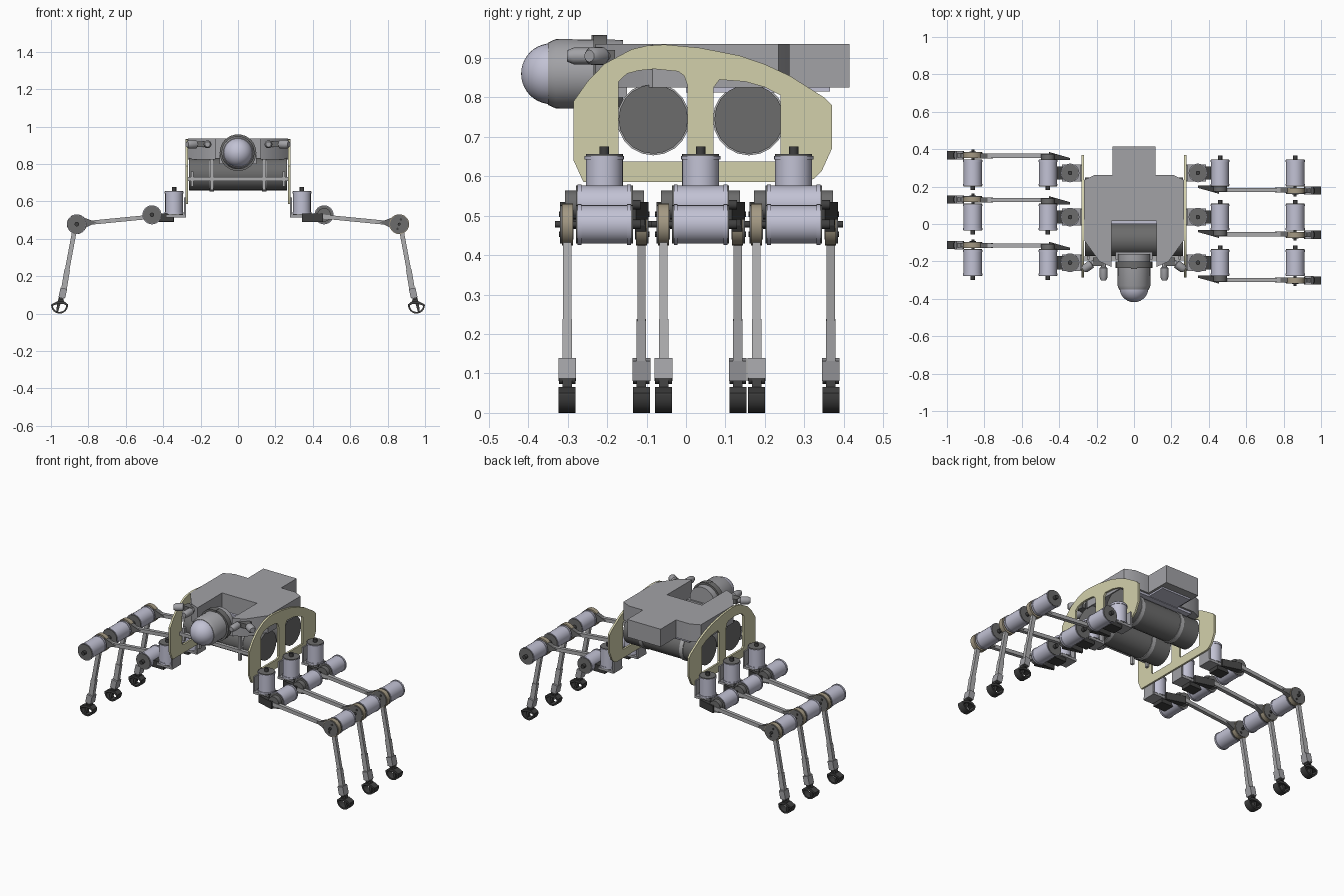
import bpy, bmesh, math
from mathutils import Vector, Matrix

if "Cube" in bpy.data.objects:
    bpy.data.objects.remove(bpy.data.objects["Cube"])


def mat(name, *c):
    m = bpy.data.materials.new(name)
    m.diffuse_color = (*c, 1)
    m.use_nodes = True
    m.node_tree.nodes["Principled BSDF"].inputs["Base Color"].default_value = m.diffuse_color
    return m


GREY = mat("body grey", 0.36, 0.36, 0.38)
PANEL = mat("pale yellow", 0.65, 0.63, 0.41)
MOTOR = mat("lavender metal", 0.54, 0.54, 0.66)
DARK = mat("dark grey", 0.15, 0.15, 0.15)
BLACK = mat("near black", 0.05, 0.05, 0.05)
TAN = mat("tan ring", 0.37, 0.32, 0.23)
STEEL = mat("light steel", 0.42, 0.42, 0.43)

HERE = [("", Matrix())]
places = HERE


def make(name, bm, m):
    """Finish a mesh and put one copy at each current placement."""
    bmesh.ops.recalc_face_normals(bm, faces=bm.faces[:])
    me = bpy.data.meshes.new(name)
    bm.to_mesh(me)
    bm.free()
    me.materials.append(m)
    me.shade_smooth()
    me.set_sharp_from_angle(angle=math.radians(32))
    for prefix, M in places:
        ob = bpy.data.objects.new(prefix + name, me)
        ob.matrix_world = M
        bpy.context.collection.objects.link(ob)


def lathe(name, origin, axis, prof, m, seg=24):
    """Turned solid: prof is (distance along axis, radius)."""
    bm = bmesh.new()
    q = Vector(axis).to_track_quat('Z', 'Y')
    rings = []
    for t, r in prof:
        rings.append([bm.verts.new(Vector(origin) + q @ Vector(
            (r * math.cos(2 * math.pi * i / seg), r * math.sin(2 * math.pi * i / seg), t)))
            for i in range(seg)])
    for a, b in zip(rings, rings[1:]):
        for i in range(seg):
            j = (i + 1) % seg
            bm.faces.new((a[i], a[j], b[j], b[i]))
    bm.faces.new(rings[0])
    bm.faces.new(rings[-1])
    make(name, bm, m)


def cyl(name, origin, axis, t0, t1, r, m, seg=24):
    lathe(name, origin, axis, [(t0, r), (t1, r)], m, seg)


def prism(name, axis, loops, d0, d1, m):
    """Extruded outline; loops after the first are holes."""
    bm = bmesh.new()
    put = {'x': lambda a, b: (d0, a, b), 'y': lambda a, b: (a, d0, b),
           'z': lambda a, b: (a, b, d0)}[axis]
    edges = []
    for loop in loops:
        vs = [bm.verts.new(put(a, b)) for a, b in loop]
        edges += [bm.edges.new((v, vs[i - 1])) for i, v in enumerate(vs)]
    bmesh.ops.triangle_fill(bm, use_beauty=True, use_dissolve=False, edges=edges)
    ext = bmesh.ops.extrude_face_region(bm, geom=bm.faces[:])
    off = Vector([(d1 - d0) * (axis == k) for k in 'xyz'])
    bmesh.ops.translate(bm, vec=off, verts=[g for g in ext['geom'] if isinstance(g, bmesh.types.BMVert)])
    make(name, bm, m)


def box(name, x0, x1, y0, y1, z0, z1, m):
    bm = bmesh.new()
    bmesh.ops.create_cube(bm, size=1, matrix=Matrix.Translation(
        ((x0 + x1) / 2, (y0 + y1) / 2, (z0 + z1) / 2)) @ Matrix.Diagonal((x1 - x0, y1 - y0, z1 - z0, 1)))
    make(name, bm, m)


def bar(name, p, q, w, h, m):
    """Rectangular bar between two points, w across y."""
    p, q = Vector(p), Vector(q)
    d = q - p
    bm = bmesh.new()
    bmesh.ops.create_cube(bm, size=1, matrix=Matrix.Translation((p + q) / 2) @
                          d.to_track_quat('Z', 'Y').to_matrix().to_4x4() @ Matrix.Diagonal((w, h, d.length, 1)))
    make(name, bm, m)


def motor(name, c, axis, half, r):
    """Flanged motor with dark end plates, bolts and a shaft stub."""
    f = 0.01
    lathe(name + "_body", c, axis, [(-half, r + .003), (-half + f, r + .003), (-half + f, r), (half - f, r),
                                    (half - f, r + .003), (half, r + .003)], MOTOR)
    for s, tag in ((-1, "rear"), (1, "front")):
        cyl(f"{name}_{tag}_plate", c, axis, s * half, s * (half + .004), r, DARK)
    cyl(name + "_shaft", c, axis, half, half + .024, .012, BLACK, 12)


# --- hull with a front notch and a rear stem ---
half = [(.115, .415), (.115, .262), (.21, .262), (.268, .235), (.268, -.085), (.185, -.2), (.12, -.23), (.12, .015)]
prism("hull", 'z', [half + [(-x, y) for x, y in reversed(half)]], .825, .935, GREY)
box("under_plate", -.2, .2, .0, .25, .812, .826, MOTOR)
box("rear_under_plate", -.1, .1, .25, .365, .815, .826, MOTOR)

# --- two cross tanks with straps ---
for tag, y in (("front", -.083), ("rear", .16)):
    cyl(tag + "_tank", (0, y, .745), (1, 0, 0), -.262, .262, .088, DARK, 20)
    for s in (-1, 1):
        cyl(f"{tag}_tank_strap", (s * .14, y, .745), (1, 0, 0), -.012, .012, .092, STEEL, 20)

# --- front frame ---
box("front_cross_bar", -.268, .268, -.195, -.175, .71, .73, STEEL)
for s in (-1, 1):
    box("front_post", s * .14 - .008, s * .14 + .008, -.19, -.172, .66, .83, STEEL)
    box("front_end_post", s * .245 - .007, s * .245 + .007, -.19, -.172, .68, .76, STEEL)

# --- side panels with two windows ---
outline = [(-.26, .585), (-.285, .64), (-.285, .79), (-.25, .84), (-.207, .885), (-.138, .922), (-.1, .931),
           (-.055, .934), (.034, .926), (.136, .906), (.2, .884), (.263, .855), (.35, .80), (.37, .78),
           (.37, .67), (.344, .613), (.325, .594), (.30, .585)]
win1 = [(-.171, .65), (-.171, .84), (-.15, .86), (-.12, .868), (-.08, .872), (-.02, .866), (-.005, .855),
        (.004, .83), (.004, .65), (-.006, .638), (-.16, .638)]
win2 = [(.07, .65), (.07, .825), (.085, .845), (.15, .84), (.2, .826), (.24, .805), (.24, .638), (.08, .638)]
for s, tag in ((1, "right"), (-1, "left")):
    prism(tag + "_side_panel", 'x', [outline, win1, win2], s * .268, s * .28, PANEL)

# --- head: housing, collar and dome ---
H = (0, 0, .86)
FWD = (0, -1, 0)
lathe("head_housing", H, FWD, [(.16, .086), (.33, .088), (.35, .079)], GREY, 32)
cyl("head_collar", H, FWD, .2, .235, .098, DARK, 32)
lathe("head_dome", H, FWD, [(.342 + .076 * math.sin(a), max(.0005, .077 * math.cos(a)))
                            for a in [i * math.pi / 20 for i in range(11)]], MOTOR, 32)
box("head_top_sensor", -.015, .015, -.24, -.21, .93, .958, DARK)
box("head_neck", -.1, .1, -.19, -.15, .80, .85, GREY)

# --- lamps on the front corners ---
for s, tag in ((1, "right"), (-1, "left")):
    lathe(tag + "_front_lamp", (s * .163, 0, .905), FWD,
          [(.19, .014), (.23, .014), (.235, .021), (.285, .021), (.302, .014)], GREY, 16)
    lathe(tag + "_corner_lamp", (s * .2, -.195, .905), (s * .82, -.57, 0),
          [(0, .014), (.03, .014), (.034, .023), (.075, .023), (.088, .015)], GREY, 16)
    box(tag + "_lamp_mount", s * .19 - .03, s * .19 + .03, -.225, -.18, .89, .92, DARK)

# --- legs: six copies, left ones turned half way round ---
places = []
for tag, h in (("front", -.207), ("middle", .037), ("rear", .273)):
    T = Matrix.Translation((0, h, 0))
    places += [(f"right_{tag}_leg_", T), (f"left_{tag}_leg_", T @ Matrix.Rotation(math.pi, 4, 'Z'))]

# hip mount and swing motor
box("mount_plate", .278, .288, -.04, .04, .515, .62, GREY)
box("mount_shelf", .28, .385, -.045, .045, .515, .53, GREY)
motor("swing_motor", (.342, 0, .592), (0, 0, 1), .06, .047)
box("hip_link", .345, .425, -.035, .035, .492, .535, BLACK)

# lift motor, bracket and thigh
motor("lift_motor", (.46, 0, .528), (0, 1, 0), .068, .048)
prism("hip_bracket", 'z', [[(.342, -.068), (.342, -.08), (.455, -.112), (.455, -.068)]], .49, .535, BLACK)
cyl("hip_disc", (.46, 0, .528), FWD, .072, .1, .036, DARK)
bar("thigh", (.44, -.092, .52), (.83, -.092, .482), .022, .022, STEEL)
prism("knee_yoke", 'y', [[(.755, .488), (.83, .515), (.855, .515), (.855, .44), (.83, .452)]], -.105, -.078, DARK)

# knee motor, disc and bolts
K = (.862, 0, .478)
motor("knee_motor", K, (0, 1, 0), .068, .049)
cyl("knee_disc", K, FWD, .08, .108, .053, TAN, 28)
cyl("knee_cover", K, FWD, .108, .112, .049, DARK, 28)
cyl("knee_pin", K, FWD, .07, .125, .008, BLACK, 12)
for i in (0, 1):
    a = math.radians(70 + 180 * i)
    cyl("knee_bolt", (K[0] + .027 * math.cos(a), 0, K[2] + .027 * math.sin(a)), FWD, .11, .115, .007, BLACK, 8)

# shank and ankle
bar("upper_shank", (.873, -.094, .45), (.915, -.094, .225), .021, .024, STEEL)
bar("lower_shank", (.913, -.094, .235), (.934, -.094, .11), .024, .03, STEEL)
bar("ankle_block", (.931, -.094, .135), (.942, -.094, .085), .045, .036, GREY)
cyl("ankle_pin", (.945, -.094, .086), (0, 1, 0), -.021, .021, .013, BLACK, 12)

# foot: curved sole, deck and stem
C = (.954, .045)
arc = [math.radians(175 + 185 * i / 12) for i in range(13)]
sole = [(C[0] + .045 * math.cos(a), C[1] + .045 * math.sin(a)) for a in arc]
sole += [(C[0] + .036 * math.cos(a), C[1] + .036 * math.sin(a)) for a in reversed(arc)]
prism("foot_sole", 'y', [sole], -.116, -.073, BLACK)
prism("foot_deck", 'y', [[(.91, .05), (.93, .066), (.965, .066), (.998, .05), (.998, .04), (.96, .052), (.93, .05),
                          (.912, .04)]], -.116, -.073, BLACK)
prism("foot_stem", 'y', [[(.935, .09), (.957, .09), (.966, .06), (.972, .012), (.962, .008), (.95, .05),
                          (.93, .06)]], -.106, -.082, BLACK)
places = HERE
